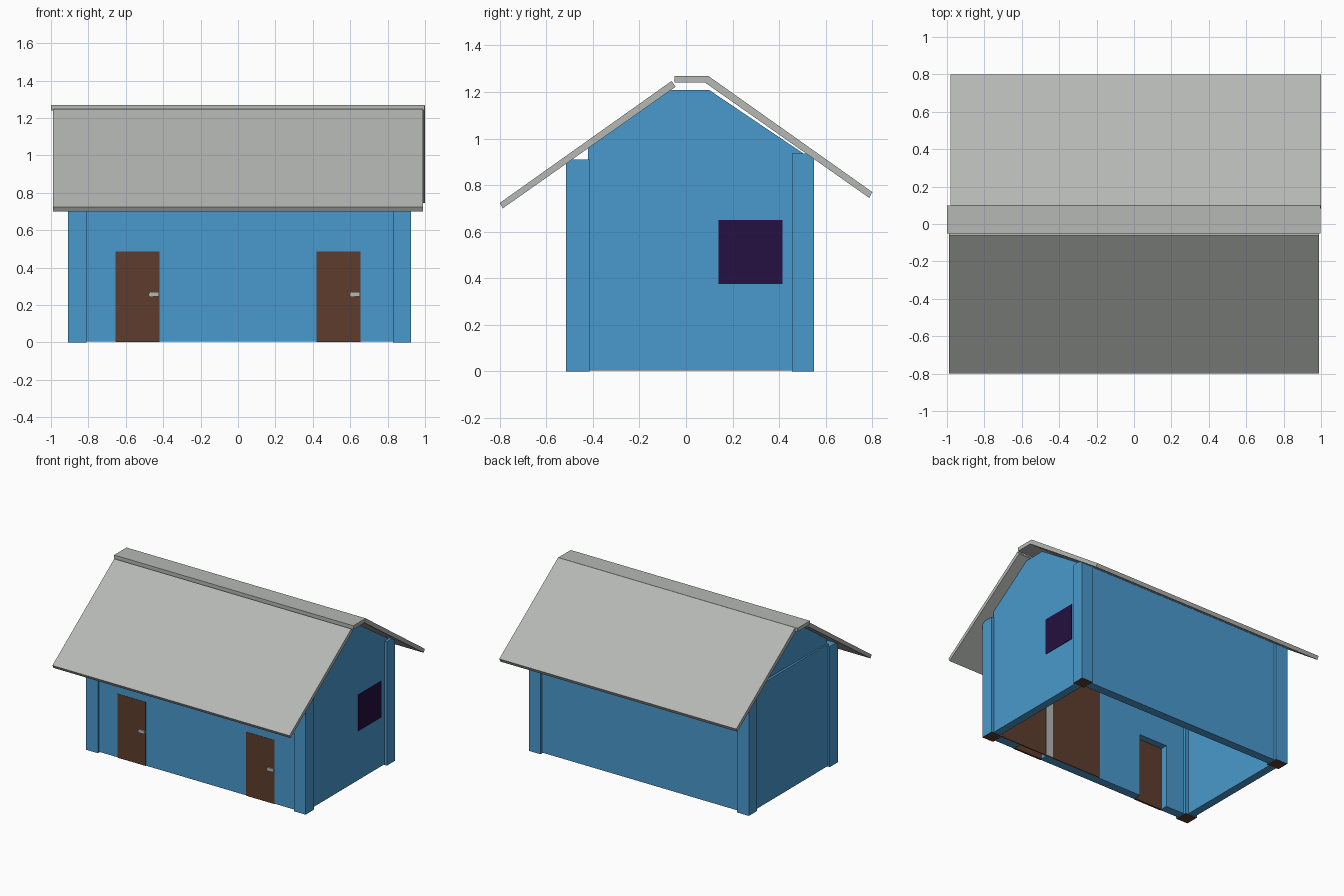
import bpy, bmesh
from mathutils import Vector

if "Cube" in bpy.data.objects:
    bpy.data.objects.remove(bpy.data.objects["Cube"])


def material(name, rgb):
    m = bpy.data.materials.new(name)
    m.diffuse_color = (*rgb, 1)
    m.use_nodes = True
    m.node_tree.nodes["Principled BSDF"].inputs["Base Color"].default_value = m.diffuse_color
    return m


BLUE = material("blue wall", (0.068, 0.32, 0.61))
GRAY = material("gray roof", (0.46, 0.48, 0.46))
BROWN = material("brown wood", (0.112, 0.046, 0.026))
GLASS = material("dark violet glass", (0.018, 0.005, 0.05))


def prism(name, pts, axis, a, b, mats):
    """Extrude a 2D profile along x (profile y,z) or y (profile x,z)."""
    def pos(p, t):
        return Vector((t, p[0], p[1])) if axis == "x" else Vector((p[0], t, p[1]))
    bm = bmesh.new()
    lo = [bm.verts.new(pos(p, a)) for p in pts]
    hi = [bm.verts.new(pos(p, b)) for p in pts]
    bm.faces.new(lo)
    bm.faces.new(hi)
    n = len(pts)
    for i in range(n):
        j = (i + 1) % n
        bm.faces.new((lo[i], lo[j], hi[j], hi[i]))
    bmesh.ops.recalc_face_normals(bm, faces=bm.faces)
    # a second material colours the underside
    if len(mats) > 1:
        for f in bm.faces:
            if f.normal.z < -0.9:
                f.material_index = 1
    me = bpy.data.meshes.new(name)
    bm.to_mesh(me)
    bm.free()
    for m in mats:
        me.materials.append(m)
    ob = bpy.data.objects.new(name, me)
    bpy.context.collection.objects.link(ob)
    return ob


def box(name, x, y, z, *mats):
    pts = [(y[0], z[0]), (y[1], z[0]), (y[1], z[1]), (y[0], z[1])]
    return prism(name, pts, "x", x[0], x[1], mats)


# corner posts, brown underneath
for side, x in (("left", (-0.91, -0.81)), ("right", (0.83, 0.925))):
    box(f"front_{side}_post", x, (-0.515, -0.415), (0, 0.91), BLUE, BROWN)
    box(f"back_{side}_post", x, (0.455, 0.55), (0, 0.935), BLUE, BROWN)

# front wall with two door openings
doors = {"left": (-0.655, -0.42), "right": (0.42, 0.655)}
TOP = 0.485
outline = [(-0.82, 0.005), (-0.655, 0.005), (-0.655, TOP), (-0.42, TOP), (-0.42, 0.005),
           (0.42, 0.005), (0.42, TOP), (0.655, TOP), (0.655, 0.005), (0.84, 0.005),
           (0.84, 0.91), (-0.82, 0.91)]
prism("front_wall", outline, "y", -0.5, -0.435, [BLUE])

# doors and handles
for side, (x0, x1) in doors.items():
    box(f"{side}_door", (x0, x1), (-0.502, -0.487), (0.003, TOP), BROWN)
    hx = -0.45 if side == "left" else 0.625
    prism(f"{side}_handle",
          [(hx - 0.03, 0.255), (hx - 0.02, 0.243), (hx + 0.028, 0.246),
           (hx + 0.028, 0.268), (hx - 0.02, 0.271)],
          "y", -0.512, -0.5, [GRAY])

# inner lining of the right half, with its gray strip
box("inner_lining", (-0.05, 0.83), (-0.435, -0.427), (0.005, 0.9), BROWN)
box("inner_strip", (0.37, 0.43), (-0.427, -0.422), (0.005, 0.9), GRAY)

# back wall
box("back_wall", (-0.82, 0.84), (0.465, 0.53), (0.005, 0.93), BLUE)

# right wall with gable in one piece, and its window
gable = [(-0.42, 0.925), (0.505, 0.935), (0.10, 1.208), (-0.065, 1.208), (-0.42, 0.96)]
prism("right_wall", [(-0.42, 0.005), (0.46, 0.005), (0.46, 0.935)] + gable[1:],
      "x", 0.845, 0.905, [BLUE])
box("window", (0.902, 0.908), (0.14, 0.415), (0.375, 0.65), GLASS)

# left wall with a separate, slightly recessed gable
box("left_wall", (-0.895, -0.835), (-0.42, 0.46), (0.005, 0.925), BLUE)
prism("left_gable", gable, "x", -0.885, -0.835, [BLUE])

# roof slopes and ridge cap
prism("front_roof", [(-0.80, 0.723), (-0.787, 0.70), (-0.045, 1.222), (-0.062, 1.247)],
      "x", -0.99, 0.99, [GRAY])
prism("back_roof", [(0.80, 0.77), (0.787, 0.745), (0.082, 1.24), (0.098, 1.267)],
      "x", -0.98, 1.0, [GRAY])
box("ridge_cap", (-1.0, 0.998), (-0.05, 0.098), (1.24, 1.268), GRAY)
